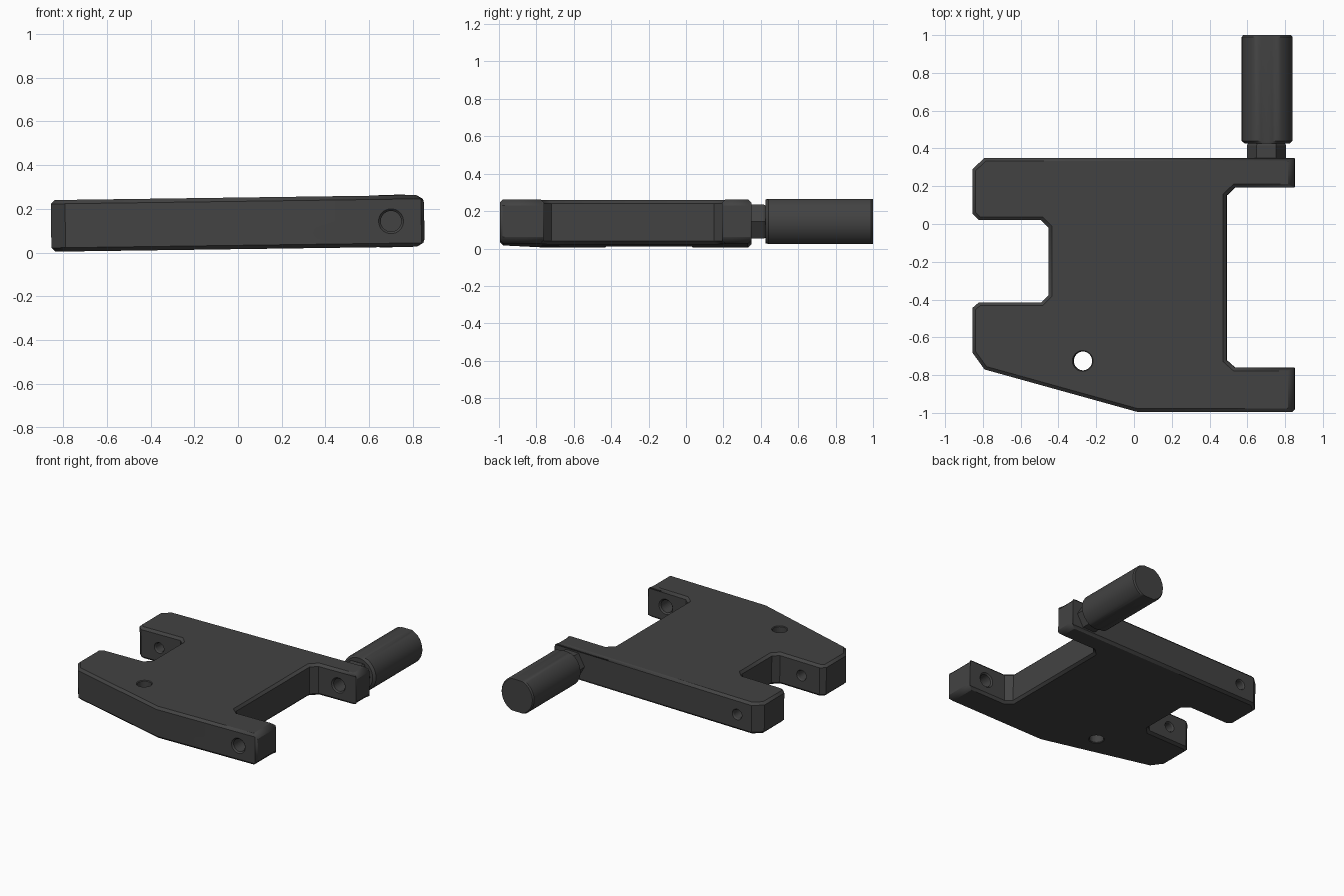
import bpy, bmesh, math
from mathutils import Matrix, Vector

if "Cube" in bpy.data.objects:
    bpy.data.objects.remove(bpy.data.objects["Cube"])

TILT, MID_Z, HALF = -0.0137, 0.134, 0.118

dark = bpy.data.materials.new("dark grey")
dark.diffuse_color = (0.055, 0.055, 0.055, 1)
dark.use_nodes = True
dark.node_tree.nodes["Principled BSDF"].inputs["Base Color"].default_value = dark.diffuse_color


def make_object(name, bm):
    bmesh.ops.recalc_face_normals(bm, faces=bm.faces[:])
    me = bpy.data.meshes.new(name)
    bm.to_mesh(me)
    bm.free()
    me.materials.append(dark)
    ob = bpy.data.objects.new(name, me)
    ob.location.z = MID_Z
    ob.rotation_euler.y = TILT
    bpy.context.collection.objects.link(ob)
    return ob


def lathe(bm, profile, sides, origin, along_y=True, flat=None):
    """Closed turned solid; profile is (radius, distance along axis)."""
    rings = []
    for r, t in profile:
        ring = []
        for i in range(sides):
            a = 2 * math.pi * i / sides
            u, v = r * math.cos(a), r * math.sin(a)
            if flat:
                v = max(-flat, min(flat, v))
            p = Vector((u, t, v)) if along_y else Vector((u, v, t))
            ring.append(bm.verts.new(p + Vector(origin)))
        rings.append(ring)
    for a, b in zip(rings, rings[1:]):
        for i in range(sides):
            j = (i + 1) % sides
            bm.faces.new((a[i], a[j], b[j], b[i]))
    bm.faces.new(rings[0])
    bm.faces.new(rings[-1])


def smooth(ob):
    bpy.ops.object.select_all(action='DESELECT')
    ob.select_set(True)
    bpy.context.view_layer.objects.active = ob
    bpy.ops.object.shade_smooth_by_angle(angle=math.radians(25))


# Plate outline, extruded
outline = [(-0.855, 0.29), (-0.79, 0.35), (0.852, 0.35), (0.852, 0.193),
           (0.535, 0.193), (0.49, 0.15), (0.49, -0.72), (0.535, -0.76),
           (0.852, -0.76), (0.852, -0.995), (0.02, -0.995), (-0.79, -0.77),
           (-0.855, -0.68), (-0.855, -0.445), (-0.82, -0.415), (-0.49, -0.415),
           (-0.45, -0.375), (-0.45, -0.02), (-0.49, 0.02), (-0.82, 0.02),
           (-0.855, 0.055)]
bm = bmesh.new()
base = bm.faces.new([bm.verts.new((x, y, -HALF)) for x, y in outline])
top = bmesh.ops.extrude_face_region(bm, geom=[base])
bmesh.ops.translate(bm, vec=(0, 0, 2 * HALF),
                    verts=[v for v in top['geom'] if isinstance(v, bmesh.types.BMVert)])

# Wide chamfer on the right arm ends, narrow chamfer on the other rims
weight = bm.edges.layers.float.new("bevel_weight_edge")
for e in bm.edges:
    a, b = e.verts
    at_end = a.co.x > 0.84 and b.co.x > 0.84
    if abs(a.co.z - b.co.z) < 0.01:
        e[weight] = 1.0 if at_end else 0.5
    elif at_end:
        e[weight] = 0.4 if a.co.y < -0.9 else 0.15
plate = make_object("plate", bm)
bev = plate.modifiers.new("chamfer", 'BEVEL')
bev.limit_method = 'WEIGHT'
bev.width = 0.035
bev.segments = 1

# Hole cutters
bm = bmesh.new()
lathe(bm, [(0.075, -0.138), (0.05, -0.113), (0.05, 0.113), (0.075, 0.138)],
      32, (-0.27, -0.725, 0), along_y=False)
lathe(bm, [(0.067, -1.005), (0.047, -0.985), (0.047, -0.77), (0.067, -0.75)],
      32, (0.70, 0, 0))
lathe(bm, [(0.067, 0.183), (0.047, 0.203), (0.047, 0.33)], 32, (0.70, 0, 0))
lathe(bm, [(0.046, 0.01), (0.034, 0.03), (0.034, 0.34), (0.046, 0.36)],
      32, (-0.67, 0, 0))
lathe(bm, [(0.034, -0.60), (0.034, -0.425), (0.046, -0.405)], 32, (-0.67, 0, 0))
cutter = make_object("hole_cutter", bm)
cutter.hide_render = True
cutter.hide_viewport = True
cut = plate.modifiers.new("holes", 'BOOLEAN')
cut.operation = 'DIFFERENCE'
cut.solver = 'EXACT'
cut.object = cutter
smooth(plate)

# Hexagonal neck
bm = bmesh.new()
lathe(bm, [(0.104, 0.345), (0.104, 0.415), (0.09, 0.44)], 6, (0.702, 0, 0))
make_object("hex_neck", bm)

# Handle with flats on top and bottom
bm = bmesh.new()
lathe(bm, [(0.118, 0.425), (0.135, 0.44), (0.135, 0.99), (0.127, 1.0)],
      56, (0.705, 0, 0.001), flat=0.12)
smooth(make_object("handle", bm))
